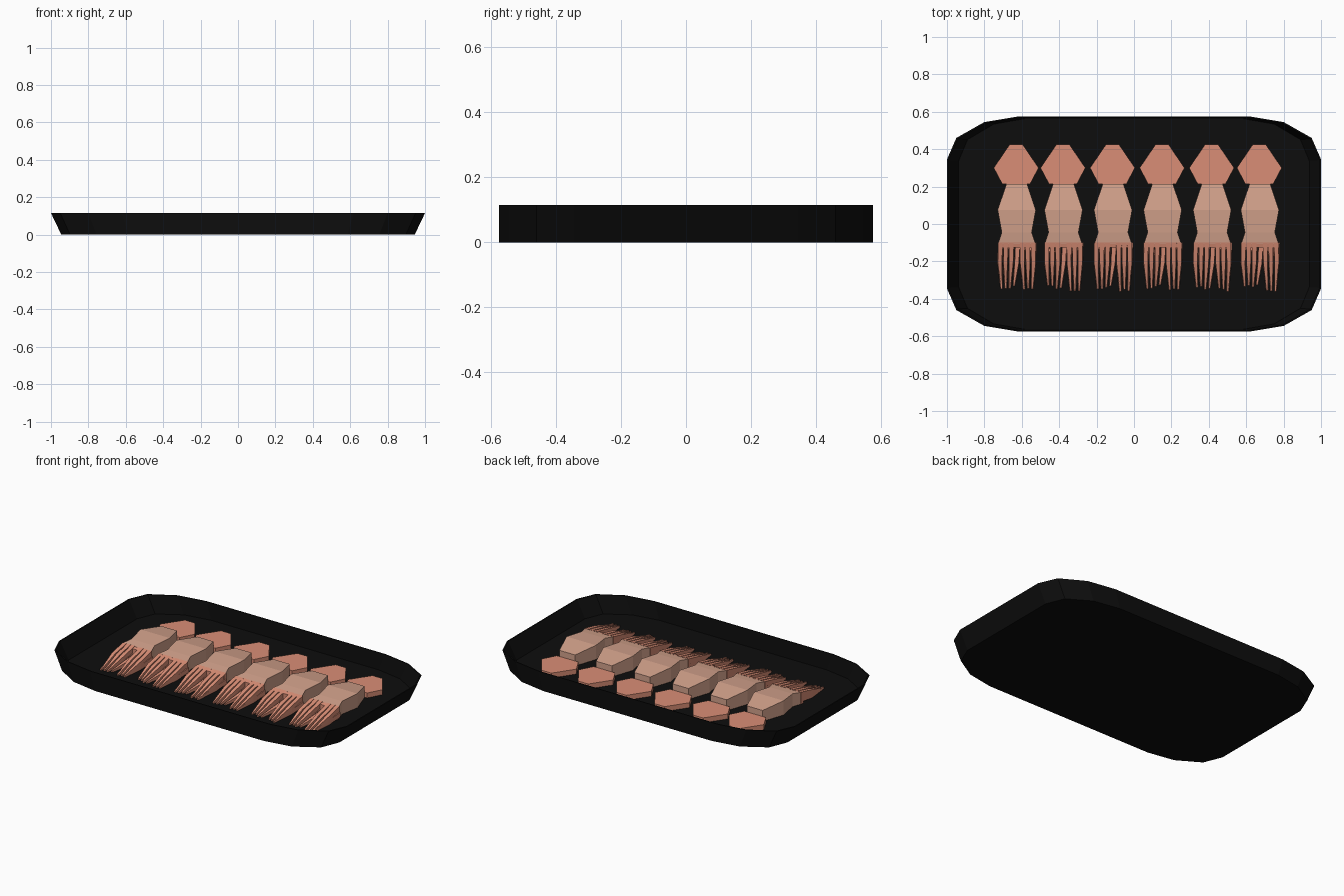
import bpy, bmesh, random

if "Cube" in bpy.data.objects:
    bpy.data.objects.remove(bpy.data.objects["Cube"])

random.seed(4)


def material(name, rgb):
    m = bpy.data.materials.new(name)
    m.diffuse_color = (*rgb, 1)
    m.use_nodes = True
    m.node_tree.nodes["Principled BSDF"].inputs["Base Color"].default_value = m.diffuse_color
    return m


BLACK = material("black plastic", (0.004, 0.004, 0.004))
PINK = material("salmon pink", (0.70, 0.27, 0.18))
BEIGE = material("pale flesh", (0.65, 0.36, 0.26))


def loft(bm, rings):
    """Skin a list of equal-length point rings and cap both ends."""
    rows = [[bm.verts.new(p) for p in r] for r in rings]
    n = len(rows[0])
    for a, b in zip(rows, rows[1:]):
        for i in range(n):
            j = (i + 1) % n
            bm.faces.new((a[i], a[j], b[j], b[i]))
    bm.faces.new(rows[0][::-1])
    bm.faces.new(rows[-1])


def finish(bm, name, mat, x=0.0):
    bmesh.ops.recalc_face_normals(bm, faces=bm.faces[:])
    me = bpy.data.meshes.new(name)
    bm.to_mesh(me)
    bm.free()
    me.materials.append(mat)
    ob = bpy.data.objects.new(name, me)
    ob.location.x = x
    bpy.context.collection.objects.link(ob)
    return ob


def box_ring(cx, y, z0, z1, w0, w1):
    """Four-sided cross-section at depth y: bottom width w0, top width w1."""
    return [(cx - w0, y, z0), (cx + w0, y, z0), (cx + w1, y, z1), (cx - w1, y, z1)]


# Tray: chamfered oblong, ends sloping outwards
corner = [(1.0, 0.345), (0.95, 0.46), (0.80, 0.545), (0.62, 0.575)]
outline = (corner + [(-x, y) for x, y in corner[::-1]]
           + [(-x, -y) for x, y in corner] + [(x, -y) for x, y in corner[::-1]])


def tray_ring(sx, sy, z):
    return [(x * sx, y * sy, z) for x, y in outline]


bm = bmesh.new()
loft(bm, [tray_ring(0.945, 1, 0), tray_ring(1, 1, 0.115),
          tray_ring(0.993, 0.99, 0.115), tray_ring(0.937, 0.98, 0.01)])
finish(bm, "tray", BLACK)

# Six squid pieces side by side
FLOOR = 0.011
for x in (-0.63, -0.38, -0.115, 0.15, 0.415, 0.67):
    # Tail fin: flat hexagon
    half = [(0.035, 0.425), (0.12, 0.30), (0.075, 0.215)]
    hexagon = half + [(-a, b) for a, b in half[::-1]]
    bm = bmesh.new()
    loft(bm, [[(a, b, z) for a, b in hexagon] for z in (FLOOR, 0.042)])
    finish(bm, "tail_fin", PINK, x)

    # Body: faceted bulge with a waist
    bm = bmesh.new()
    loft(bm, [box_ring(0.003, y, FLOOR, z, w, w) for y, w, z in
              [(0.215, 0.055, 0.08), (0.075, 0.102, 0.10),
               (-0.045, 0.080, 0.092), (-0.105, 0.100, 0.084)]])
    finish(bm, "body", BEIGE, x)

    # Tentacles: tapered strands in two layers, fanning down to the tray
    bm = bmesh.new()
    for layer in range(2):
        for i in range(7):
            if layer == 0 and i == 3:
                continue
            t = (i - 3) / 3
            cx = 0.003 + 0.088 * t + (0.006 if layer else 0)
            tip = 0.066 * t + (0.02 if t > 0 else -0.012)
            top = 0.086 - 0.036 * layer
            end = -0.325 - random.uniform(0, 0.025) - 0.012 * (t > 0)
            w = 0.0125
            loft(bm, [box_ring(cx, -0.10, top - 0.03, top, w, w),
                      box_ring(0.003 + 0.09 * t, -0.21, top * 0.62 - 0.02, top * 0.62 + 0.008, w, w * 0.9),
                      box_ring(tip, end, FLOOR, FLOOR + 0.01, 0.006, 0.004)])
    # collar where the strands meet the body
    loft(bm, [box_ring(0.003, -0.10, FLOOR, 0.085, 0.101, 0.101),
              box_ring(0.003, -0.125, FLOOR, 0.078, 0.101, 0.101)])
    finish(bm, "tentacles", PINK, x)
